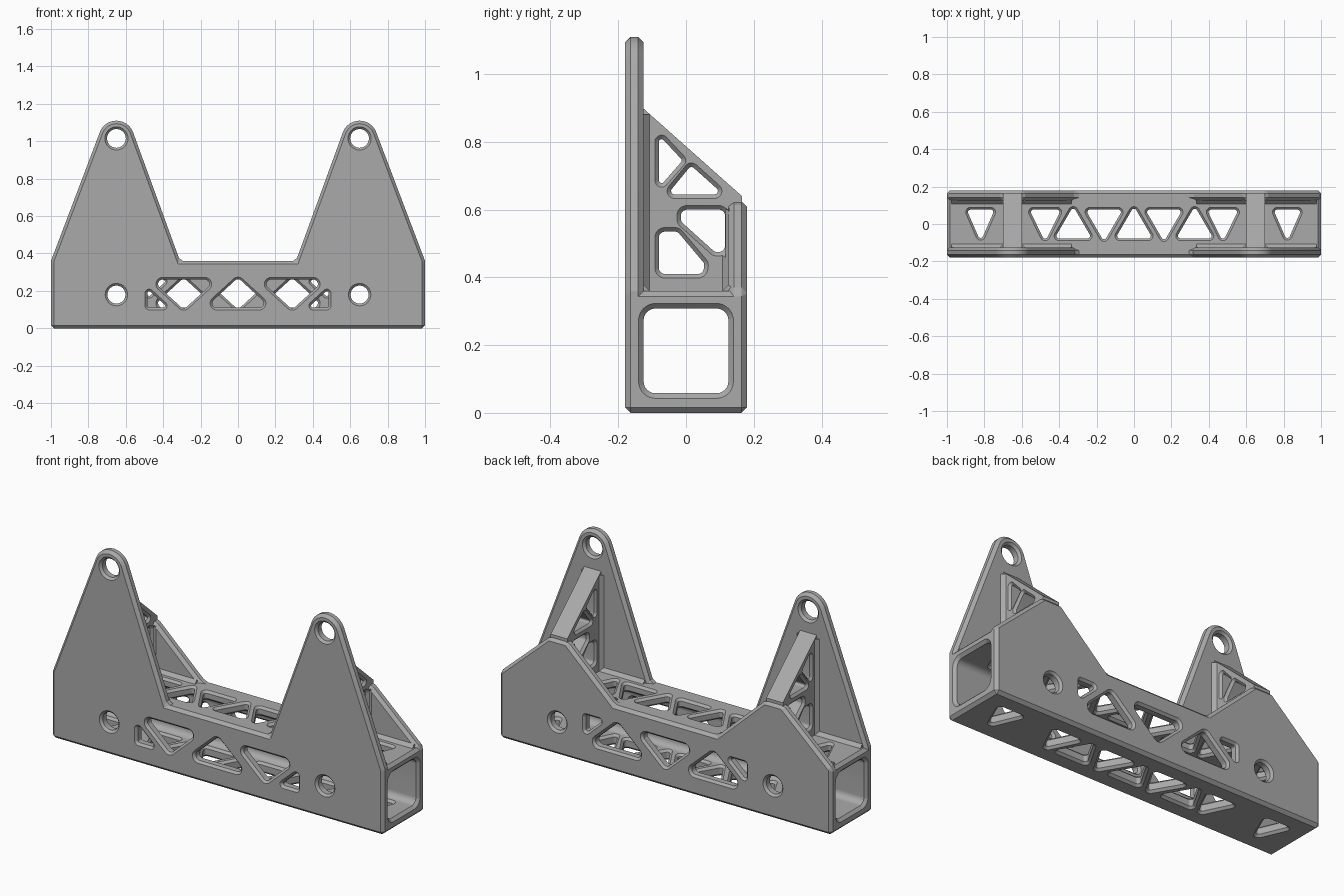
import bpy, bmesh
from math import sin, cos, pi, atan2, radians
from mathutils import Vector

if "Cube" in bpy.data.objects:
    bpy.data.objects.remove(bpy.data.objects["Cube"])

steel = bpy.data.materials.new("grey_metal")
steel.use_nodes = True
grey = (0.4, 0.4, 0.4, 1)
steel.diffuse_color = grey
steel.node_tree.nodes["Principled BSDF"].inputs["Base Color"].default_value = grey


def place(axis, u, v, d):
    return {"x": (d, u, v), "y": (u, d, v), "z": (u, v, d)}[axis]


def loft(bm, axis, rings):
    """Solid through matching outlines, each given as (depth, points)."""
    loops = [[bm.verts.new(place(axis, u, v, d)) for u, v in pts] for d, pts in rings]
    n = len(loops[0])
    faces = [bm.faces.new(loops[0]), bm.faces.new(loops[-1])]
    for a, b in zip(loops, loops[1:]):
        for i in range(n):
            j = (i + 1) % n
            faces.append(bm.faces.new((a[i], a[j], b[j], b[i])))
    bmesh.ops.recalc_face_normals(bm, faces=faces)


def to_object(bm, name):
    mesh = bpy.data.meshes.new(name)
    bm.to_mesh(mesh)
    bm.free()
    mesh.materials.append(steel)
    ob = bpy.data.objects.new(name, mesh)
    bpy.context.collection.objects.link(ob)
    return ob


def bake(ob):
    bpy.context.view_layer.update()
    deps = bpy.context.evaluated_depsgraph_get()
    mesh = bpy.data.meshes.new_from_object(ob.evaluated_get(deps))
    ob.modifiers.clear()
    ob.data = mesh


def prism(name, axis, pts, a, b, chamfer=0):
    bm = bmesh.new()
    loft(bm, axis, [(a, pts), (b, pts)])
    ob = to_object(bm, name)
    if chamfer:
        m = ob.modifiers.new("chamfer", "BEVEL")
        m.width, m.segments, m.angle_limit = chamfer, 1, radians(30)
        bake(ob)
    return ob


def combine(body, other, operation):
    m = body.modifiers.new("join", "BOOLEAN")
    m.object, m.operation, m.solver = other, operation, "EXACT"
    bake(body)
    bpy.data.objects.remove(other)


def corners(poly, r):
    """Arc centres, start angles and turns of a rounded convex polygon."""
    p = [Vector(q) for q in poly]
    n = len(p)
    if sum(p[i - 1].x * p[i].y - p[i].x * p[i - 1].y for i in range(n)) < 0:
        p.reverse()
    out = []
    for i in range(n):
        e1 = (p[i] - p[i - 1]).normalized()
        e2 = (p[(i + 1) % n] - p[i]).normalized()
        cross = e1.x * e2.y - e1.y * e2.x
        out.append((p[i] + (e2 - e1) * r / cross, atan2(-e1.x, e1.y), atan2(cross, e1.dot(e2))))
    return out


def outline(arcs, r, steps=10):
    return [(c[0] + r * cos(a + t * k / steps), c[1] + r * sin(a + t * k / steps))
            for c, a, t in arcs for k in range(steps + 1)]


def hole(bm, axis, arcs, r, a, b, c=0.012):
    """Hole cutter through a wall from a to b, countersunk on both sides."""
    e = 0.01
    loft(bm, axis, [(d, outline(arcs, r + f)) for d, f in
                    ((a - e, c + e), (a + c, 0), (b - c, 0), (b + e, c + e))])


def window(bm, axis, poly, r, a, b):
    hole(bm, axis, corners(poly, r), r, a, b)


def round_hole(bm, x, z, r, a, b):
    hole(bm, "y", [((x, z), q * pi / 2 + 0.05, pi / 2 - 0.1) for q in range(4)], r, a, b)


W, H, T, CH = 0.18, 0.36, 0.055, 0.016   # half depth, tube height, wall, chamfer
EAR, EAR_Z, EAR_R = 0.65, 1.015, 0.095

# square tube
body = prism("mounting_bracket", "x", [(-W, 0), (W, 0), (W, H), (-W, H)], -1, 1, CH)

# front plate with two tall ears
right = [(1, 0), (1, H)]
right += [(EAR + EAR_R * cos(radians(t)), EAR_Z + EAR_R * sin(radians(t))) for t in range(20, 161, 10)]
right += [(0.31, H)]
profile = right + [(-x, z) for x, z in reversed(right)]
parts = [prism("front_plate", "y", profile, -W, -W + T, CH)]

# back plate with two low peaks
right = [(1, 0), (1, H), (0.705, 0.625), (0.595, 0.625), (0.31, H)]
profile = right + [(-x, z) for x, z in reversed(right)]
parts.append(prism("back_plate", "y", profile, W - T, W, CH))


def diamond(u, v, s=0.018):
    return [(u - s, v), (u, v - s), (u + s, v), (u, v + s)]


# sloping gussets, with fillets where walls meet
for s in (-1, 1):
    g0, g1 = sorted((s * 0.6, s * 0.7))
    parts.append(prism("gusset", "x", [(-0.15, 0.34), (0.165, 0.34), (0.165, 0.64), (-0.15, 0.92)], g0, g1))
    f0, f1 = sorted((s * 0.335, s * 0.975))
    for y in (-W + T, W - T):
        parts.append(prism("floor_fillet", "x", diamond(y, H), f0, f1))
    for x in (g0, g1):
        parts.append(prism("gusset_fillet", "z", diamond(x, -W + T), 0.345, 0.88))
        parts.append(prism("gusset_fillet", "z", diamond(x, W - T), 0.345, 0.6))
for part in parts:
    combine(body, part, "UNION")

# hollow inside of the tube, with countersunk ends
bm = bmesh.new()
y, r = W - T, 0.035
hole(bm, "x", corners([(-y, 0.058), (y, 0.058), (y, 0.308), (-y, 0.308)], r), r, -1, 1, 0.015)
combine(body, to_object(bm, "tube_cutter"), "DIFFERENCE")

# lightening windows and bolt holes
bm = bmesh.new()
front, back = (-W, -W + T), (W - T, W)
MID = 0.185


def wall_triangle(x, up, wall):
    window(bm, "y", [(x - 0.175, MID - 0.075 * up), (x + 0.175, MID - 0.075 * up),
                     (x, MID + 0.085 * up)], 0.024, *wall)


for wall, flip in ((front, 1), (back, -1)):
    wall_triangle(0, flip, wall)
    for s in (-1, 1):
        wall_triangle(s * 0.29, -flip, wall)
        low = MID - 0.075 * flip
        window(bm, "y", [(s * 0.485, low), (s * 0.375, low), (s * 0.485, low + 0.1 * flip)], 0.01, *wall)
        round_hole(bm, s * EAR, 0.18, 0.048, *wall)

for floor in ((0, 0.058), (0.308, H)):
    for x, up, w in ((0.82, -1, 0.075), (0.475, -1, 0.085), (0.325, 1, 0.1), (0.16, -1, 0.1), (0, 1, 0.1)):
        for s in ((-1, 1) if x else (1,)):
            window(bm, "z", [(s * x - w, -0.077 * up), (s * x + w, -0.077 * up), (s * x, 0.095 * up)],
                   0.014, *floor)

gusset_windows = [
    ([(-0.08, 0.82), (-0.01, 0.745), (-0.08, 0.665)], 0.008),
    ([(0.015, 0.73), (-0.055, 0.645), (0.11, 0.645)], 0.01),
    ([(-0.015, 0.6), (0.115, 0.6), (0.115, 0.475), (0.085, 0.475), (-0.015, 0.565)], 0.018),
    ([(-0.08, 0.535), (-0.025, 0.535), (0.055, 0.44), (0.05, 0.41), (-0.08, 0.41)], 0.018),
]
for s in (-1, 1):
    round_hole(bm, s * EAR, EAR_Z, 0.05, *front)
    for poly, r in gusset_windows:
        window(bm, "x", poly, r, *sorted((s * 0.6, s * 0.7)))
combine(body, to_object(bm, "window_cutter"), "DIFFERENCE")

# smooth the round edges only
bpy.ops.object.select_all(action="DESELECT")
body.select_set(True)
bpy.context.view_layer.objects.active = body
bpy.ops.object.shade_smooth_by_angle(angle=radians(16))
